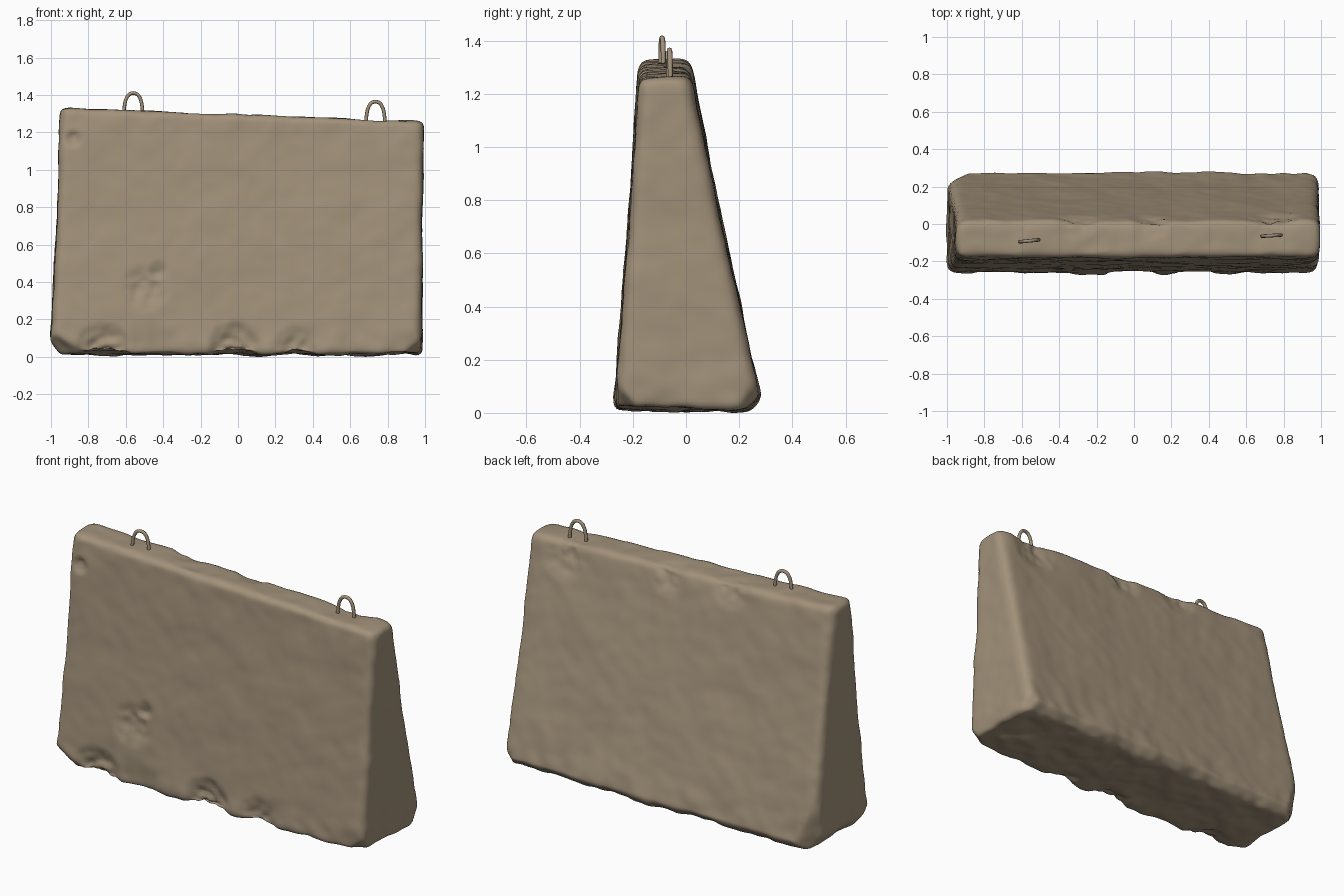
import bpy, bmesh
from mathutils import Vector, noise

if "Cube" in bpy.data.objects:
    bpy.data.objects.remove(bpy.data.objects["Cube"], do_unlink=True)

# One weathered concrete colour
concrete = bpy.data.materials.new("tan_concrete")
concrete.use_nodes = True
COLOUR = (0.36, 0.285, 0.195, 1)
concrete.diffuse_color = COLOUR
concrete.node_tree.nodes["Principled BSDF"].inputs["Base Color"].default_value = COLOUR


def add_object(name, data):
    obj = bpy.data.objects.new(name, data)
    bpy.context.collection.objects.link(obj)
    data.materials.append(concrete)
    return obj


# Tapered block: bottom and top rectangles, upright corners rounded first
bm = bmesh.new()
bottom = [(-1.005, -0.27), (0.98, -0.27), (0.98, 0.285), (-1.005, 0.285)]
top = [(-0.945, -0.175), (0.995, -0.175), (0.995, 0.012), (-0.945, 0.012)]
lower = [bm.verts.new((x, y, 0.01)) for x, y in bottom]
upper = [bm.verts.new((x, y, 1.255 if x > 0 else 1.325)) for x, y in top]
bm.faces.new(lower[::-1])
bm.faces.new(upper)
for i in range(4):
    j = (i + 1) % 4
    bm.faces.new((lower[i], lower[j], upper[j], upper[i]))
upright = [e for e in bm.edges if abs(e.verts[0].co.z - e.verts[1].co.z) > 0.5]
bmesh.ops.bevel(bm, geom=upright, offset=0.045, segments=3, profile=0.5, affect='EDGES')
rims = [e for e in bm.edges if abs(e.verts[0].co.z - e.verts[1].co.z) < 0.1]
rims = [e for e in rims if any(abs(f.normal.z) > 0.9 for f in e.link_faces)]
bmesh.ops.bevel(bm, geom=rims, offset=0.025, segments=3, profile=0.5, affect='EDGES')

# Broken corners and edges, sliced off as planes: point, outward normal
BREAKS = [
    ((-0.97, 0, 0.04), (-1, 0, -0.7)),
    ((-0.93, -0.25, 0.08), (-0.6, -1, -0.9)),
    ((-0.94, 0.23, 0.1), (-1, 1, -0.2)),
    ((0.955, 0.25, 0.06), (1, 0.8, -0.6)),
    ((0, 0.24, 0.02), (0, 1, -1)),
    ((0.95, -0.24, 0.05), (1, -1, -0.8)),
]
for point, normal in BREAKS:
    cut = bmesh.ops.bisect_plane(bm, geom=bm.verts[:] + bm.edges[:] + bm.faces[:],
                                 plane_co=point, plane_no=normal, clear_outer=True)
    rim = [e for e in cut["geom_cut"] if isinstance(e, bmesh.types.BMEdge)]
    bmesh.ops.holes_fill(bm, edges=rim)
bmesh.ops.recalc_face_normals(bm, faces=bm.faces)
draft = bpy.data.meshes.new("block_draft")
bm.to_mesh(draft)
bm.free()

# Even out the surface so that it can be worn
block = add_object("concrete_block", draft)
remesh = block.modifiers.new("even_surface", 'REMESH')
remesh.mode = 'VOXEL'
remesh.voxel_size = 0.016
soften = block.modifiers.new("soften", 'SMOOTH')
soften.iterations = 5
graph = bpy.context.evaluated_depsgraph_get()
worn = bpy.data.meshes.new_from_object(block.evaluated_get(graph))
block.modifiers.clear()
block.data = worn

# Dents in the faces: centre, radius, depth
DENTS = [
    ((-0.5, -0.24, 0.36), 0.13, 0.016),
    ((-0.43, -0.235, 0.46), 0.05, 0.018),
    ((-0.88, -0.18, 1.16), 0.05, 0.022),
    ((-0.02, -0.28, 0.04), 0.15, 0.03),
    ((-0.72, -0.28, 0.03), 0.16, 0.03),
    ((0.3, -0.28, 0.03), 0.13, 0.02),
    ((0.1, 0.03, 1.25), 0.12, 0.014),
    ((-0.3, 0.03, 1.28), 0.12, 0.014),
    ((0.75, 0.04, 1.2), 0.15, 0.014),
]
moved = []
for v in worn.vertices:
    p, n = v.co, v.normal
    # Wear grows toward the foot and the top rim
    foot = max(0, 1 - p.z / 0.22)
    rim = max(0, 1 - (1.29 - 0.035 * p.x - p.z) / 0.15)
    wear = 0.005 + 0.013 * foot + 0.004 * rim
    shift = wear * noise.noise(p * 5) + 0.5 * wear * noise.noise(p * 13)
    shift += 0.006 * noise.noise(p * 2)
    for centre, radius, depth in DENTS:
        reach = 1 - (p - Vector(centre)).length / radius
        if reach > 0:
            shift -= depth * min(1, 1.6 * reach) * (1 + 0.8 * noise.noise(p * 22))
    moved.append(p + n * shift)
floor = min(p.z for p in moved)
for v, p in zip(worn.vertices, moved):
    v.co = p - Vector((0, 0, floor))
worn.shade_smooth()


# Lifting loops: bent rods set into the top
def lifting_loop(name, x, y, z, turn):
    curve = bpy.data.curves.new(name, 'CURVE')
    curve.dimensions = '3D'
    curve.bevel_depth = 0.0095
    curve.bevel_resolution = 2
    curve.use_fill_caps = True
    path = [(-0.052, -0.04), (-0.047, 0.03), (-0.036, 0.072), (-0.016, 0.095)]
    path += [(-px, pz) for px, pz in reversed(path)]
    spline = curve.splines.new('BEZIER')
    spline.bezier_points.add(len(path) - 1)
    for point, (px, pz) in zip(spline.bezier_points, path):
        point.co = (px, 0, pz)
        point.handle_left_type = point.handle_right_type = 'AUTO'
    spline.resolution_u = 4
    loop = add_object(name, curve)
    loop.location = (x, y, z)
    loop.rotation_euler.z = turn


lifting_loop("right_lifting_loop", -0.56, -0.09, 1.312, 0.1)
lifting_loop("left_lifting_loop", 0.735, -0.062, 1.266, 0.06)
